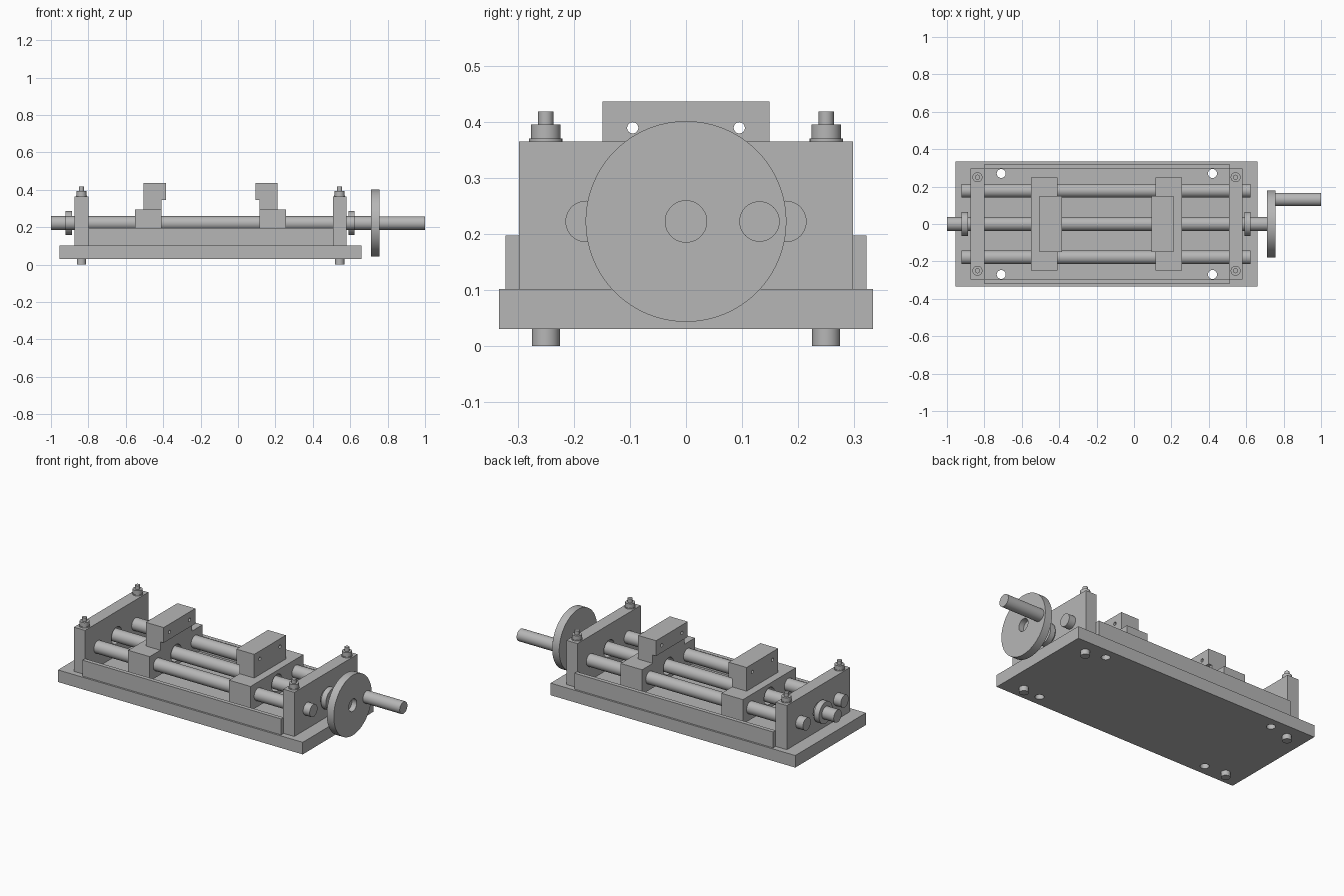
import bpy
from math import pi, radians

if "Cube" in bpy.data.objects:
    bpy.data.objects.remove(bpy.data.objects["Cube"])

steel = bpy.data.materials.new("grey_steel")
steel.use_nodes = True
steel.diffuse_color = (0.47, 0.47, 0.47, 1)
steel.node_tree.nodes["Principled BSDF"].inputs["Base Color"].default_value = (0.47, 0.47, 0.47, 1)

ROD_Z = 0.222   # height of the screw, rods and handwheel axis
ROD_R = 0.037


def finish(name):
    ob = bpy.context.object
    ob.name = name
    ob.data.materials.append(steel)
    return ob


def box(name, x, y, z):
    """Box from (min, max) pairs along each axis."""
    spans = (x, y, z)
    bpy.ops.mesh.primitive_cube_add(size=1, location=[(a + b) / 2 for a, b in spans])
    ob = finish(name)
    ob.scale = [b - a for a, b in spans]
    bpy.ops.object.transform_apply(location=False, rotation=False, scale=True)
    return ob


def rod(name, axis, span, r, u, v, sides=48):
    """Cylinder along x at (y=u, z=v) or along z at (x=u, y=v)."""
    mid = sum(span) / 2
    along_x = axis == "x"
    bpy.ops.mesh.primitive_cylinder_add(
        vertices=sides, radius=r, depth=span[1] - span[0],
        location=(mid, u, v) if along_x else (u, v, mid),
        rotation=(0, pi / 2, 0) if along_x else (0, 0, 0))
    ob = finish(name)
    bpy.ops.object.shade_smooth_by_angle(angle=radians(30))
    return ob


def drill(ob, *args):
    """Cut a round hole through a part."""
    cutter = rod("cutter", *args)
    mod = ob.modifiers.new("hole", "BOOLEAN")
    mod.operation = "DIFFERENCE"
    mod.solver = "EXACT"
    mod.object = cutter
    bpy.ops.object.select_all(action="DESELECT")
    bpy.context.view_layer.objects.active = ob
    ob.select_set(True)
    bpy.ops.object.modifier_apply(modifier=mod.name)
    bpy.data.objects.remove(cutter)
    bpy.ops.object.shade_smooth_by_angle(angle=radians(30))


# Base with four mounting holes
base = box("base_plate", (-0.954, 0.66), (-0.333, 0.333), (0.03, 0.102))
for x in (-0.71, 0.42):
    for y in (-0.27, 0.27):
        drill(base, "z", (0, 0.2), 0.024, x, y)

# Thin side rails
for side, s in (("right", -1), ("left", 1)):
    box(side + "_side_rail", (-0.80, 0.51), sorted((s * 0.298, s * 0.322)), (0.102, 0.197))

# End plates, each held by two bolts
for end, x0, x1 in (("left_end", 0.507, 0.58), ("right_end", -0.874, -0.80)):
    plate = box(end + "_plate", (x0, x1), (-0.298, 0.298), (0.102, 0.365))
    drill(plate, "x", (x0 - 0.1, x1 + 0.1), 0.05, 0, ROD_Z)
    xc = (x0 + x1) / 2
    for y in (-0.25, 0.25):
        rod(end + "_bolt_head", "z", (0, 0.03), 0.025, xc, y)
        rod(end + "_washer", "z", (0.365, 0.37), 0.0295, xc, y)
        rod(end + "_nut", "z", (0.37, 0.395), 0.0265, xc, y)
        rod(end + "_bolt_tip", "z", (0.395, 0.418), 0.0135, xc, y)

# Guide rods and lead screw
for side, y in (("right", -0.178), ("left", 0.178)):
    rod(side + "_guide_rod", "x", (-0.922, 0.623), ROD_R, y, ROD_Z)
rod("lead_screw", "x", (-1.0, 0.725), ROD_R, 0, ROD_Z)

# Retaining collars on the screw
for end, span in (("left", (0.592, 0.624)), ("right", (-0.922, -0.888))):
    rod(end + "_collar", "x", span, 0.064, 0, ROD_Z)

# Handwheel with open bore and crank handle
wheel = rod("handwheel", "x", (0.711, 0.757), 0.179, 0, ROD_Z, 96)
drill(wheel, "x", (0.6, 0.9), ROD_R, 0, ROD_Z)
rod("crank_handle", "x", (0.757, 1.0), 0.036, 0.131, ROD_Z)

# Sliding blocks carrying jaws; d points toward the opposite jaw
for side, face, d in (("right", -0.408, 1), ("left", 0.115, -1)):
    def span(a, b):
        return sorted((face + d * a, face + d * b))

    block = box(side + "_slide_block", span(-0.142, 0), (-0.249, 0.249), (0.149, 0.295))
    drill(block, "x", span(-0.3, 0.2), 0.05, 0, ROD_Z)
    jaw = box(side + "_jaw", span(-0.096, 0), (-0.149, 0.149), (0.295, 0.436))
    pad = box(side + "_jaw_pad", span(0, 0.022), (-0.149, 0.149), (0.345, 0.436))
    for y in (-0.095, 0.095):
        for part in (jaw, pad):
            drill(part, "x", span(-0.3, 0.2), 0.01, y, 0.389, 24)
